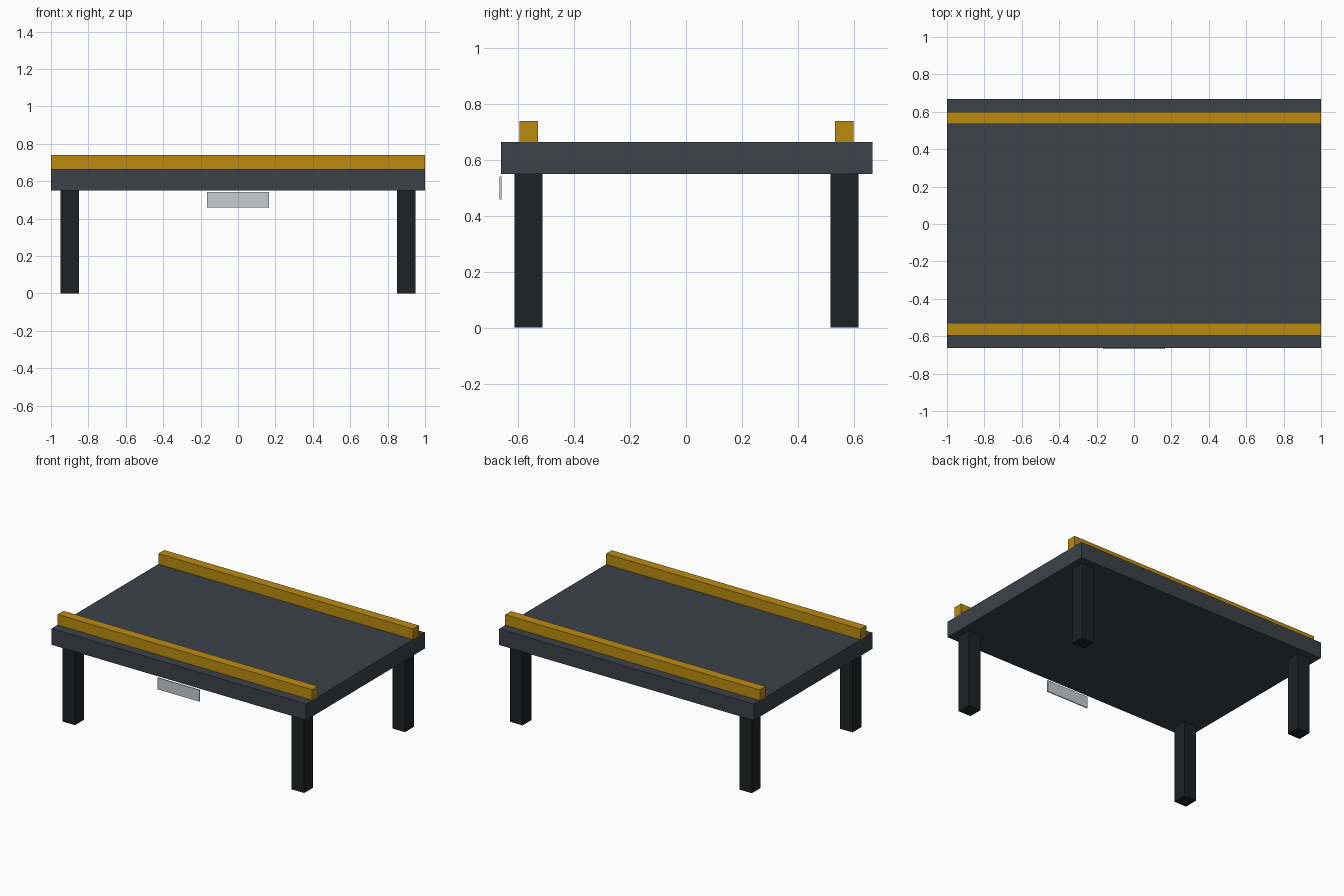
import bpy

if "Cube" in bpy.data.objects:
    bpy.data.objects.remove(bpy.data.objects["Cube"])


def material(name, rgb):
    m = bpy.data.materials.new(name)
    m.diffuse_color = (*rgb, 1)
    m.use_nodes = True
    m.node_tree.nodes["Principled BSDF"].inputs["Base Color"].default_value = m.diffuse_color
    return m


def box(name, lo, hi, mat):
    """Axis-aligned box between two corners."""
    bpy.ops.mesh.primitive_cube_add(size=1, location=[(a + b) / 2 for a, b in zip(lo, hi)])
    o = bpy.context.object
    o.name = name
    o.scale = [b - a for a, b in zip(lo, hi)]
    bpy.ops.object.transform_apply(location=False, rotation=False, scale=True)
    o.data.materials.append(mat)
    return o


slate = material("slate", (0.045, 0.055, 0.068))
black = material("black", (0.013, 0.016, 0.018))
gold = material("gold", (0.50, 0.26, 0.005))
silver = material("silver", (0.58, 0.61, 0.63))

SHIFT = 0.002      # the front plate projects slightly, so the table sits a touch back
DECK_Z, TOP_Z, RAIL_Z = 0.55, 0.665, 0.74

# Deck
box("deck", (-1, SHIFT - 0.665, DECK_Z), (1, SHIFT + 0.665, TOP_Z), slate)

# Rails and legs, front and back
for side, sy in (("front", -1), ("back", 1)):
    y = SHIFT + sy * 0.565
    box(f"{side}_rail", (-1, y - 0.033, TOP_Z), (1, y + 0.033, RAIL_Z), gold)
    for hand, sx in (("left", -1), ("right", 1)):
        x = sx * 0.9
        box(f"{side}_{hand}_leg", (x - 0.049, y - 0.05, 0), (x + 0.049, y + 0.05, DECK_Z), black)

# Thin plate hanging below the front edge
box("front_plate", (-0.165, -0.667, 0.459), (0.165, -0.66, 0.541), silver)
